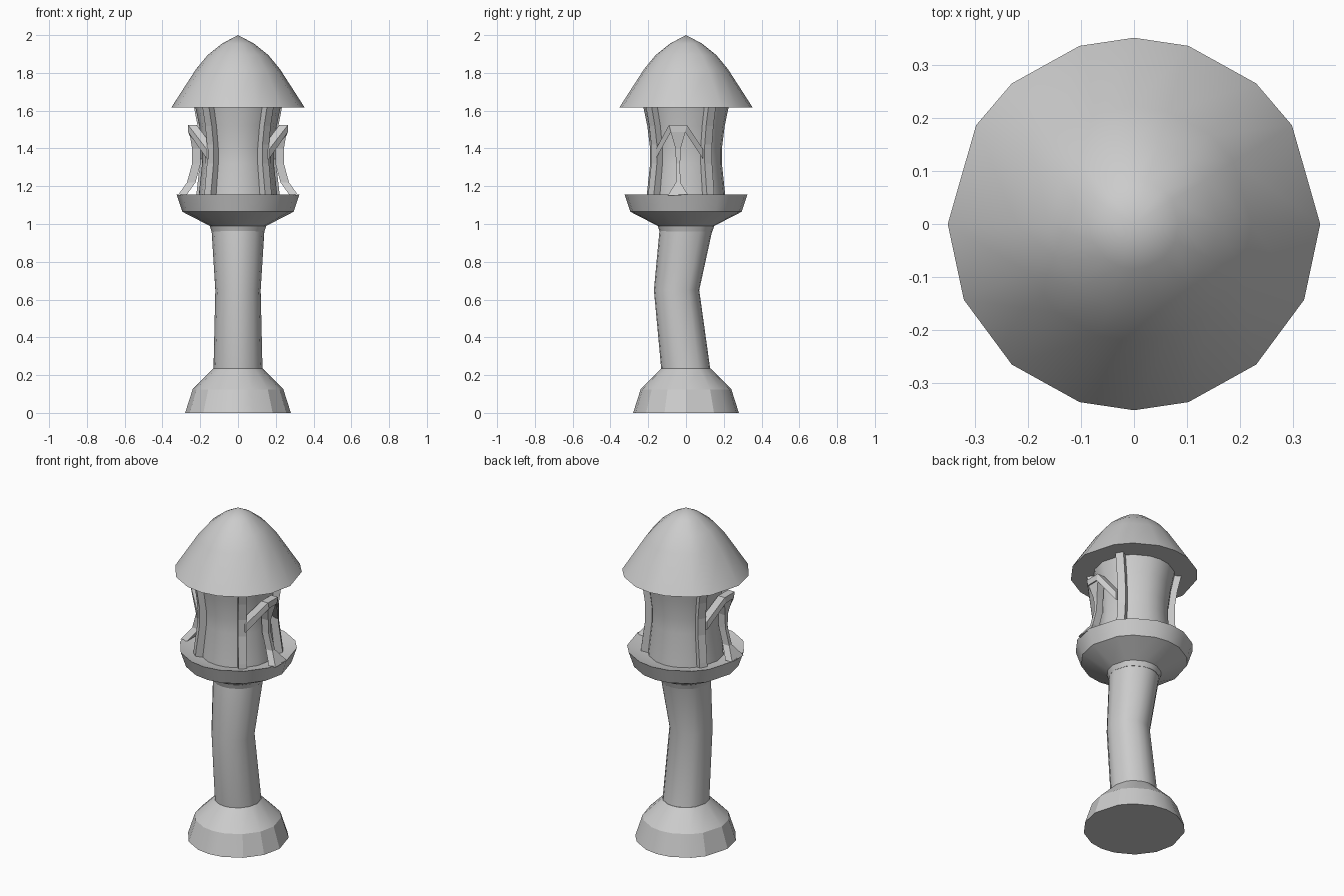
import bpy, math
from math import radians, sin, cos

if "Cube" in bpy.data.objects:
    bpy.data.objects.remove(bpy.data.objects["Cube"], do_unlink=True)

stone = bpy.data.materials.new("grey stone")
stone.use_nodes = True
GREY = (0.6, 0.6, 0.6, 1)
stone.diffuse_color = GREY
stone.node_tree.nodes["Principled BSDF"].inputs["Base Color"].default_value = GREY

# Shared plan outline: corner directions, a little uneven
ANGLES = [radians(a) for a in (0, 32, 49, 73, 90, 107, 131, 148,
                               180, 204, 229, 253, 270, 287, 311, 336)]


def loft(name, rings, smooth=None):
    """Skin a closed solid through rings of equal point count."""
    n = len(rings[0])
    verts = [p for ring in rings for p in ring]
    faces = [list(range(n))[::-1], [len(verts) - n + i for i in range(n)]]
    for k in range(len(rings) - 1):
        for i in range(n):
            j = (i + 1) % n
            faces.append([k * n + i, k * n + j, (k + 1) * n + j, (k + 1) * n + i])
    mesh = bpy.data.meshes.new(name)
    mesh.from_pydata(verts, [], faces)
    mesh.materials.append(stone)
    obj = bpy.data.objects.new(name, mesh)
    bpy.context.collection.objects.link(obj)
    bpy.ops.object.select_all(action='DESELECT')
    obj.select_set(True)
    bpy.context.view_layer.objects.active = obj
    bpy.ops.object.mode_set(mode='EDIT')
    bpy.ops.mesh.select_all(action='SELECT')
    bpy.ops.mesh.remove_doubles(threshold=0.0005)
    bpy.ops.mesh.normals_make_consistent(inside=False)
    bpy.ops.object.mode_set(mode='OBJECT')
    if smooth:
        bpy.ops.object.shade_smooth_by_angle(angle=radians(smooth))
    return obj


def turned(name, profile, smooth=None):
    """Round part from (radius, height, y offset) steps."""
    return loft(name, [[(r * cos(a), r * sin(a) + y, z) for a in ANGLES]
                       for r, z, y in profile], smooth)


# Base, bent stem, bowl, room and roof
turned("base", [(.28, 0, 0), (.24, .125, 0), (.13, .235, 0)], 22)
turned("stem", [(.13, .22, 0), (.12, .65, -.05), (.14, .97, 0)], 40)
turned("bowl", [(.14, .96, 0), (.15, .99, 0), (.295, 1.065, 0),
                (.325, 1.155, 0), (.2, 1.12, 0)], 40)
turned("room", [(.212, 1.1, 0), (.208, 1.15, 0), (.19, 1.32, 0),
                (.19, 1.4, 0), (.205, 1.52, 0), (.228, 1.63, 0)], 40)
turned("roof", [(.352, 1.618, 0), (.222, 1.82, 0), (.16, 1.895, 0),
                (.085, 1.955, 0), (.0, 2.0, 0)], 45)

# Ribs that follow the curve of the room wall
RIB = [(.25, 1.1), (.245, 1.16), (.224, 1.32), (.224, 1.42), (.238, 1.52), (.262, 1.625)]
for label, deg in (("back_left", 32), ("back_right", 148),
                   ("front_right", 229), ("front_left", 311)):
    a = radians(deg)
    loft("rib_" + label,
         [[(r * cos(a) - t * sin(a), r * sin(a) + t * cos(a), z)
           for r, t in ((.16, -.023), (out, -.023), (out, .023), (.16, .023))]
          for out, z in RIB])

# Pointed window frame on each side: arch (x, outer y, outer z, inner y, inner z)
ARCH = [(.165, -.16, 1.395, -.16, 1.345), (.265, -.09, 1.525, -.08, 1.488),
        (.265, .005, 1.525, -.005, 1.488), (.205, .09, 1.395, .09, 1.345)]
# Mullion (outer x, half width, z), flared at head and foot
MULLION = [(.32, .055, 1.15), (.27, .012, 1.22), (.243, .011, 1.32),
           (.243, .014, 1.4), (.258, .04, 1.49)]
MID = -.042
for label, s in (("left", 1), ("right", -1)):
    loft("window_arch_" + label,
         [[(s * x, yo, zo), (s * (x - .045), yo, zo),
           (s * (x - .045), yi, zi), (s * x, yi, zi)]
          for x, yo, zo, yi, zi in ARCH])
    loft("window_mullion_" + label,
         [[(s * x, MID - w, z), (s * x, MID + w, z),
           (s * (x - .045), MID + w, z), (s * (x - .045), MID - w, z)]
          for x, w, z in MULLION])
